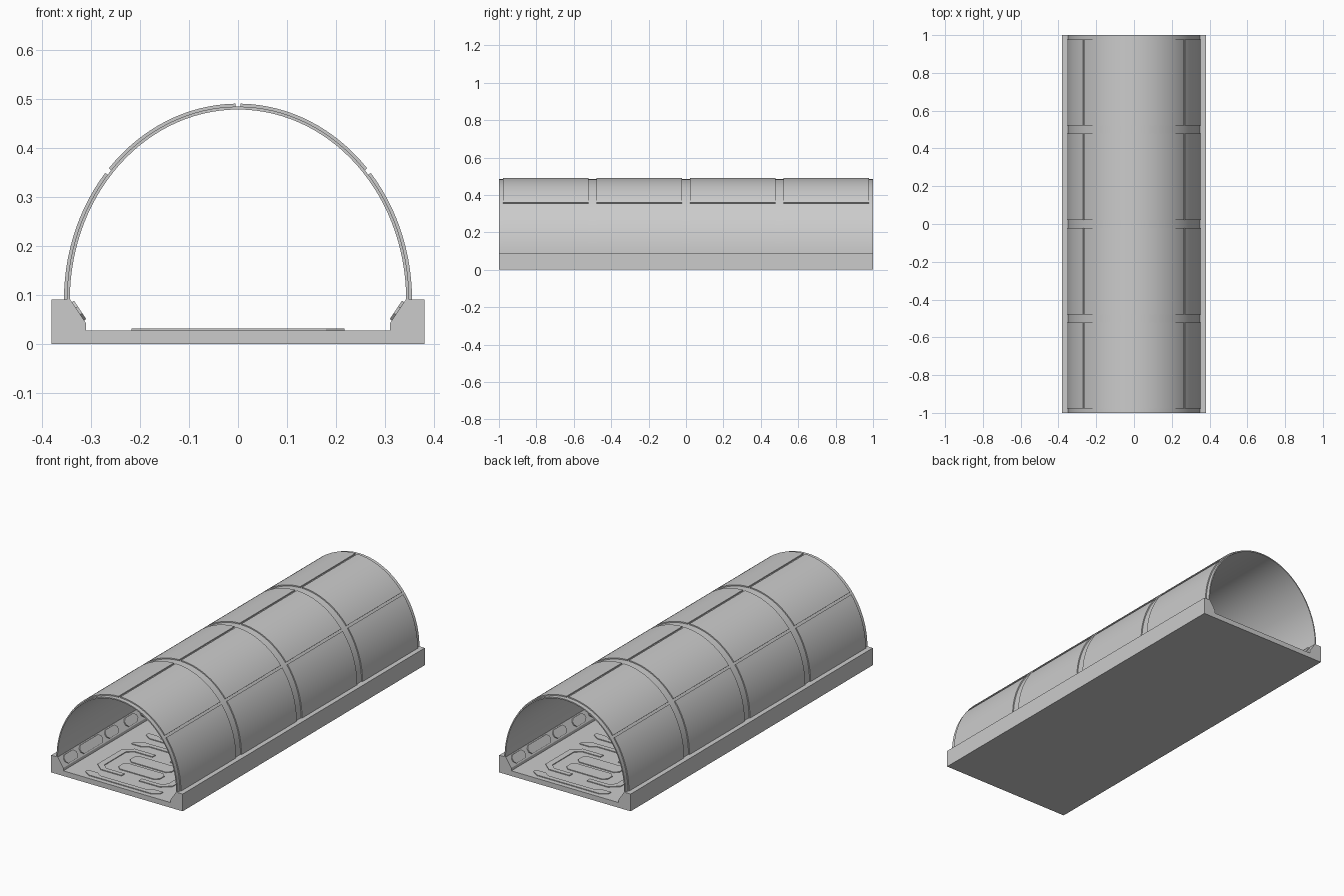
import bpy, bmesh, math
from mathutils import Vector

if "Cube" in bpy.data.objects:
    bpy.data.objects.remove(bpy.data.objects["Cube"])


def make(name, bm, smooth=False):
    bmesh.ops.recalc_face_normals(bm, faces=bm.faces)
    me = bpy.data.meshes.new(name)
    bm.to_mesh(me)
    bm.free()
    ob = bpy.data.objects.new(name, me)
    bpy.context.collection.objects.link(ob)
    if smooth:
        bpy.ops.object.select_all(action='DESELECT')
        ob.select_set(True)
        bpy.context.view_layer.objects.active = ob
        bpy.ops.object.shade_smooth_by_angle(angle=math.radians(30))
    return ob


def prism(bm, pts, offset):
    """Closed outline of 3D points, extruded by an offset vector."""
    face = bm.faces.new([bm.verts.new(p) for p in pts])
    res = bmesh.ops.extrude_face_region(bm, geom=[face], use_keep_orig=True)
    bmesh.ops.translate(bm, vec=Vector(offset),
                        verts=[v for v in res['geom'] if isinstance(v, bmesh.types.BMVert)])


def arc_slab(bm, r0, r1, t0, t1, y0, y1):
    """Piece of elliptical vault between two (half width, height) radii."""
    n = max(4, round((t1 - t0) / 3))
    rings = []
    for i in range(n + 1):
        t = math.radians(t0 + (t1 - t0) * i / n)
        c, s = math.cos(t), math.sin(t)
        rings.append([bm.verts.new((r[0] * c, y, 0.09 + r[1] * s))
                      for r, y in ((r0, y0), (r1, y0), (r1, y1), (r0, y1))])
    for a, b in zip(rings, rings[1:]):
        for k in range(4):
            bm.faces.new((a[k], a[(k + 1) % 4], b[(k + 1) % 4], b[k]))
    bm.faces.new(rings[0])
    bm.faces.new(rings[-1])


def chamfered(x0, x1, y0, y1, c):
    return [(x0 + c, y0), (x1 - c, y0), (x1, y0 + c), (x1, y1 - c),
            (x1 - c, y1), (x0 + c, y1), (x0, y1 - c), (x0, y0 + c)]


BAYS = [-0.75, -0.25, 0.25, 0.75]

# Trough-shaped base
half = [(0.31, 0.027), (0.31, 0.042), (0.342, 0.09), (0.38, 0.09), (0.38, 0)]
profile = half + [(-x, z) for x, z in reversed(half)]
bm = bmesh.new()
prism(bm, [(x, -1, z) for x, z in profile], (0, 2, 0))
make("base", bm)

# Inner vault shell
bm = bmesh.new()
arc_slab(bm, (0.343, 0.388), (0.349, 0.394), 0, 180, -1, 1)
make("vault_shell", bm, True)

# Outer vault panels, separated by ring and lengthwise grooves
bm = bmesh.new()
for y in BAYS:
    for t0, t1 in ((0, 40.3), (42.1, 89.1), (90.9, 137.9), (139.7, 180)):
        arc_slab(bm, (0.3485, 0.3935), (0.355, 0.4), t0, t1, y - 0.228, y + 0.228)
make("vault_panels", bm, True)

# Raised floor plates
bm = bmesh.new()


def floor_plate(pts, y):
    prism(bm, [(px, y + py, 0.026) for px, py in pts], (0, 0, 0.005))


for y in BAYS:
    floor_plate(chamfered(-0.12, 0.12, -0.085, -0.01, 0.02), y)
    floor_plate(chamfered(-0.12, 0.12, 0.01, 0.085, 0.02), y)
    for s in (-1, 1):
        # bracket around the centre plates
        bracket = [(0.05, 0.14), (0.17, 0.14), (0.217, 0.10), (0.217, -0.10),
                   (0.17, -0.14), (0.05, -0.14), (0.05, -0.115), (0.155, -0.115),
                   (0.185, -0.09), (0.185, 0.09), (0.155, 0.115), (0.05, 0.115)]
        floor_plate([(s * a, b) for a, b in bracket], y)
        # cross strip with swept ends
        strip = [(-0.217, 0.18), (-0.16, 0.18), (-0.13, 0.2), (0.13, 0.2),
                 (0.16, 0.18), (0.217, 0.18), (0.217, 0.2), (0.18, 0.225),
                 (-0.18, 0.225), (-0.217, 0.2)]
        floor_plate([(a, s * b) for a, b in strip], y)
make("floor_plates", bm)

# Plates on the sloped inner kerbs
bm = bmesh.new()
low, up = Vector((0.31, 0, 0.042)), Vector((0.032, 0, 0.048))
normal = Vector((-0.83, 0, 0.555)) * 0.005
for y in BAYS:
    for y0, y1 in ((-0.22, -0.12), (-0.09, 0.09), (0.12, 0.22)):
        for s in (1, -1):
            pts = []
            for u, v in chamfered(0.12, 0.9, 0, (y1 - y0) / 0.058, 0.25):
                p = low + up * u
                pts.append((s * p.x, y + y0 + v * 0.058, p.z))
            prism(bm, pts, (s * normal.x, 0, normal.z))
make("kerb_plates", bm)
